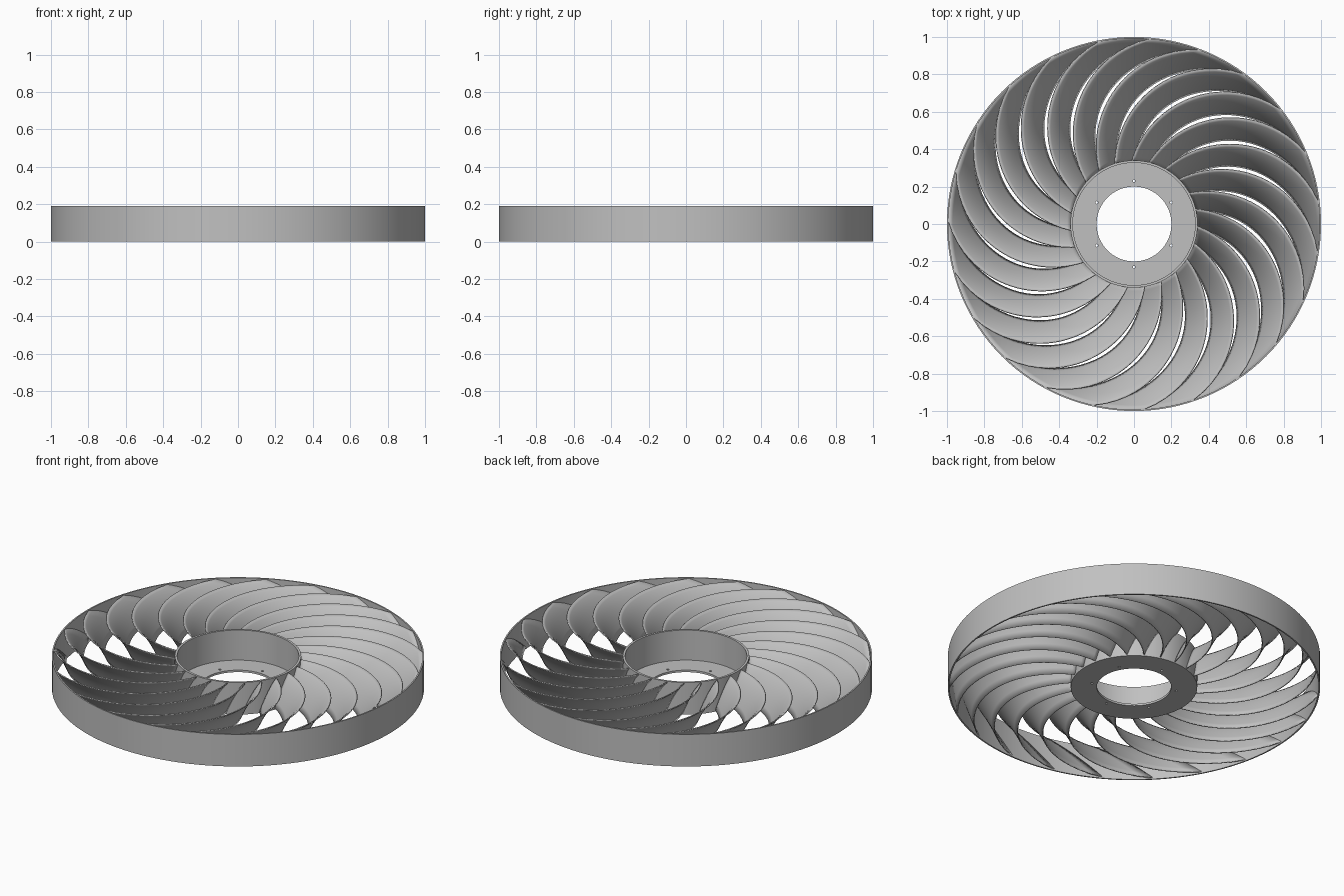
import bpy, bmesh, math
from math import sin, cos, asin, pi, radians

if "Cube" in bpy.data.objects:
    bpy.data.objects.remove(bpy.data.objects["Cube"])

HEIGHT = 0.19
BLADES = 23
HUB_R, RIM_R = 0.335, 0.995

grey = bpy.data.materials.new("light_grey")
grey.diffuse_color = (0.53, 0.53, 0.53, 1)
grey.use_nodes = True
grey.node_tree.nodes["Principled BSDF"].inputs["Base Color"].default_value = grey.diffuse_color


def add_object(name, bm, smooth=True):
    mesh = bpy.data.meshes.new(name)
    bm.to_mesh(mesh)
    bm.free()
    mesh.materials.append(grey)
    ob = bpy.data.objects.new(name, mesh)
    bpy.context.collection.objects.link(ob)
    if smooth:
        bpy.ops.object.select_all(action='DESELECT')
        ob.select_set(True)
        bpy.context.view_layer.objects.active = ob
        bpy.ops.object.shade_smooth_by_angle(angle=radians(30))
    return ob


def lathe(name, profile, segments):
    """Revolve a closed (radius, z) profile about the z axis."""
    bm = bmesh.new()
    rings = []
    for i in range(segments):
        a = 2 * pi * i / segments
        rings.append([bm.verts.new((r * cos(a), r * sin(a), z)) for r, z in profile])
    n = len(profile)
    for i in range(segments):
        p, q = rings[i], rings[(i + 1) % segments]
        for j in range(n):
            k = (j + 1) % n
            bm.faces.new((p[j], q[j], q[k], p[k]))
    bmesh.ops.recalc_face_normals(bm, faces=bm.faces)
    return add_object(name, bm)


# Thin outer rim
lathe("outer_rim", [(0.992, 0), (1, 0), (1, HEIGHT), (0.992, HEIGHT)], 128)

# Cup-shaped hub with an open centre
hub = lathe("hub", [(0.2, 0), (0.34, 0), (0.34, HEIGHT), (0.327, HEIGHT),
                    (0.327, 0.012), (0.2, 0.012)], 96)

# Six small screw holes in the hub floor
bm = bmesh.new()
for i in range(6):
    a = radians(90 + 60 * i)
    made = bmesh.ops.create_cone(bm, cap_ends=True, segments=12,
                                 radius1=0.007, radius2=0.007, depth=0.1)
    bmesh.ops.translate(bm, verts=made["verts"],
                        vec=(0.23 * cos(a), 0.23 * sin(a), 0))
cutter = add_object("screw_hole_cutter", bm, smooth=False)
cutter.hide_render = True
cutter.hide_viewport = True
cut = hub.modifiers.new("screw_holes", 'BOOLEAN')
cut.operation = 'DIFFERENCE'
cut.object = cutter

# Swept blade: circular arc in plan, arched from its low edge to its high edge
ALONG, ACROSS = 28, 8
bm = bmesh.new()
grid = []
for i in range(ALONG + 1):
    t = i / ALONG
    r = HUB_R + (RIM_R - HUB_R) * t
    high = radians(111) - asin(r / 1.04)
    width = radians(17.3 - 4 * sin(pi * t))
    row = []
    for j in range(ACROSS + 1):
        s = j / ACROSS
        a = high - width * (1 - s)
        z = 0.008 + 0.176 * (1.5 * s - 0.5 * s * s)
        row.append(bm.verts.new((r * cos(a), r * sin(a), z)))
    grid.append(row)
for i in range(ALONG):
    for j in range(ACROSS):
        bm.faces.new((grid[i][j], grid[i + 1][j], grid[i + 1][j + 1], grid[i][j + 1]))
bmesh.ops.recalc_face_normals(bm, faces=bm.faces)
first = add_object("blade_01", bm)
shell = first.modifiers.new("thickness", 'SOLIDIFY')
shell.thickness = 0.006
shell.offset = 0

# Repeat the blade around the hub
for k in range(1, BLADES):
    blade = first.copy()
    blade.name = f"blade_{k + 1:02d}"
    blade.rotation_euler.z = 2 * pi * k / BLADES
    bpy.context.collection.objects.link(blade)
